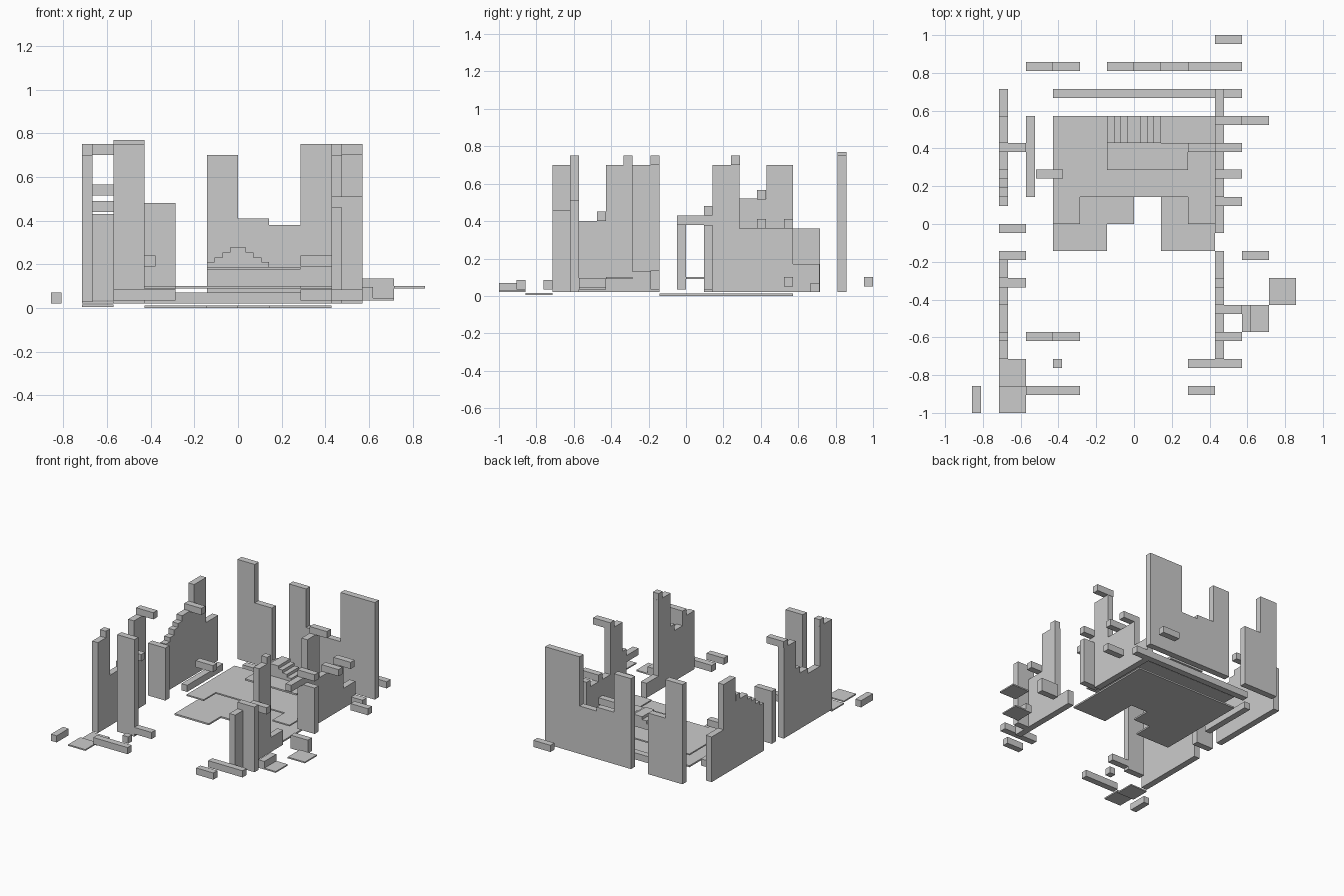
import bpy, bmesh

if "Cube" in bpy.data.objects:
    bpy.data.objects.remove(bpy.data.objects["Cube"])

C = 1 / 7          # plan cell
T = 0.048          # wall thickness / brick depth


def add_boxes(name, boxes):
    """One object from (x0, x1, y0, y1, z0, z1) boxes."""
    bm = bmesh.new()
    for x0, x1, y0, y1, z0, z1 in boxes:
        vs = bmesh.ops.create_cube(bm, size=1)["verts"]
        for v in vs:
            v.co.x = x1 if v.co.x > 0 else x0
            v.co.y = y1 if v.co.y > 0 else y0
            v.co.z = z1 if v.co.z > 0 else z0
    finish(name, bm)


def finish(name, bm):
    bmesh.ops.recalc_face_normals(bm, faces=bm.faces)
    me = bpy.data.meshes.new(name)
    bm.to_mesh(me)
    bm.free()
    bpy.context.collection.objects.link(bpy.data.objects.new(name, me))


def wall(name, axis, at, start, heights, base=0.02):
    """Ruined wall: stepped silhouette of (width, top height), extruded by T."""
    pts, a = [(start, base)], start
    for w, h in heights:
        pts += [(a, h), (a + w, h)]
        a += w
    pts.append((a, base))
    bm = bmesh.new()
    co = [(u, at, z) if axis == "x" else (at, u, z) for u, z in pts]
    f = bm.faces.new([bm.verts.new(p) for p in co])
    new = bmesh.ops.extrude_face_region(bm, geom=[f])["geom"]
    off = (0, T, 0) if axis == "x" else (T, 0, 0)
    bmesh.ops.translate(bm, vec=off, verts=[g for g in new if isinstance(g, bmesh.types.BMVert)])
    finish(name, bm)


def brick(x0, y0, z0, w=C, h=0.05, d=T):
    return (x0, x0 + w, y0, y0 + d, z0, z0 + h)


L, R = -5 * C, 3 * C   # outer x of left wall, inner x of right wall

# ruined outer walls
wall("back_wall_right", "x", 0.81, -C, [(C, 0.70), (C, 0.41), (C, 0.38), (2 * C, 0.75)])
wall("back_wall_left", "x", 0.81, -4 * C, [(C, 0.77), (C, 0.48)])
wall("left_wall_back", "y", L, 0.095,
     [(T, 0.38), (T, 0.41), (T, 0.45), (T, 0.48), (C, 0.52), (C, 0.70), (C, 0.36)])
wall("left_wall_front", "y", L, -5 * C, [(C, 0.70), (C, 0.40), (C, 0.44), (C, 0.70)])
wall("right_wall_back", "y", R, C, [(C, 0.70), (2 * C, 0.36), (C, 0.17)])
wall("right_wall_front", "y", R, -5 * C, [(C, 0.46), (C, 0.40), (C, 0.70), (C, 0.13)])

# cross panels standing square to the side walls
add_boxes("cross_panels", [
    brick(-4 * C, -0.62, 0.02, h=0.73),
    brick(R, -0.62, 0.02, h=0.49),
    brick(L, -T, 0.035, h=0.395),
    brick(R, 0.095, 0.035, h=0.345),
    brick(4 * C, -0.19, 0.035, h=0.10),
])
add_boxes("door_lintel", [(R, R + T, -T, C, 0.38, 0.43)])

# bricks left on top of the walls
add_boxes("wall_top_bricks", [
    brick(R, 0.095, 0.43), brick(R, 0.24, 0.70), brick(R, 0.38, 0.36),
    brick(R, 0.523, 0.36), brick(R, -0.476, 0.40),
    brick(R, -0.335, 0.70, w=T),
    brick(L, -0.19, 0.70), brick(L, -0.335, 0.44),
    brick(L, -0.62, 0.70, w=T), brick(L, 0.38, 0.515),
    brick(-0.52, 0.24, 0.19), brick(2 * C, 0.38, 0.19),
])

# low kerbs and rubble bricks
add_boxes("low_kerbs", [
    (-3 * C, 4 * C, 0.666, 5 * C, 0.02, 0.07),
    (-0.571, -0.523, C, 4 * C, 0.04, 0.09),
])
add_boxes("rubble_bricks", [
    brick(R, 0.952, 0.05), brick(4 * C, 0.523, 0.05),
    brick(-4 * C, -0.905, 0.035, w=2 * C), brick(2 * C, -0.905, 0.035),
    brick(2 * C, -0.762, 0.035, w=2 * C), brick(-3 * C, -0.762, 0.035, w=T),
    brick(-3 * C, -0.62, 0.04),
    brick(-6 * C, -1, 0.02, w=T, d=C), brick(4 * C, -4 * C, 0.045, w=T, d=C),
])

# loose floor tiles
add_boxes("loose_tiles", [
    (L, -4 * C, -1, -6 * C, 0.02, 0.03),
    (L, -4 * C, -6 * C, -5 * C, 0.005, 0.015),
    (4 * C, 5 * C, -4 * C, -3 * C, 0.035, 0.045),
    (5 * C, 6 * C, -3 * C, -2 * C, 0.09, 0.10),
])

# floor with the doorway notch, and the raised floor above it
add_boxes("ground_floor", [
    (-3 * C, 3 * C, C, 4 * C, 0, 0.012),
    (-3 * C, -C, -C, C, 0, 0.012),
    (C, 3 * C, -C, C, 0, 0.012),
    (-C, 0, 0, C, 0, 0.012),
])
add_boxes("raised_floor", [
    (-3 * C, 3 * C, C, 4 * C, 0.09, 0.10),
    (-3 * C, -2 * C, 0, C, 0.09, 0.10),
    (2 * C, 3 * C, 0, C, 0.09, 0.10),
])
add_boxes("landing", [(-C, 2 * C, 2 * C, 3 * C, 0.175, 0.187)])

# steps rising to the middle from both sides
steps = []
for i in range(8):
    k = min(i, 7 - i)
    steps.append((-C + i * C / 4, -C + (i + 1) * C / 4, 3 * C, 4 * C, 0.187, 0.21 + 0.022 * k))
add_boxes("stairs", steps)
